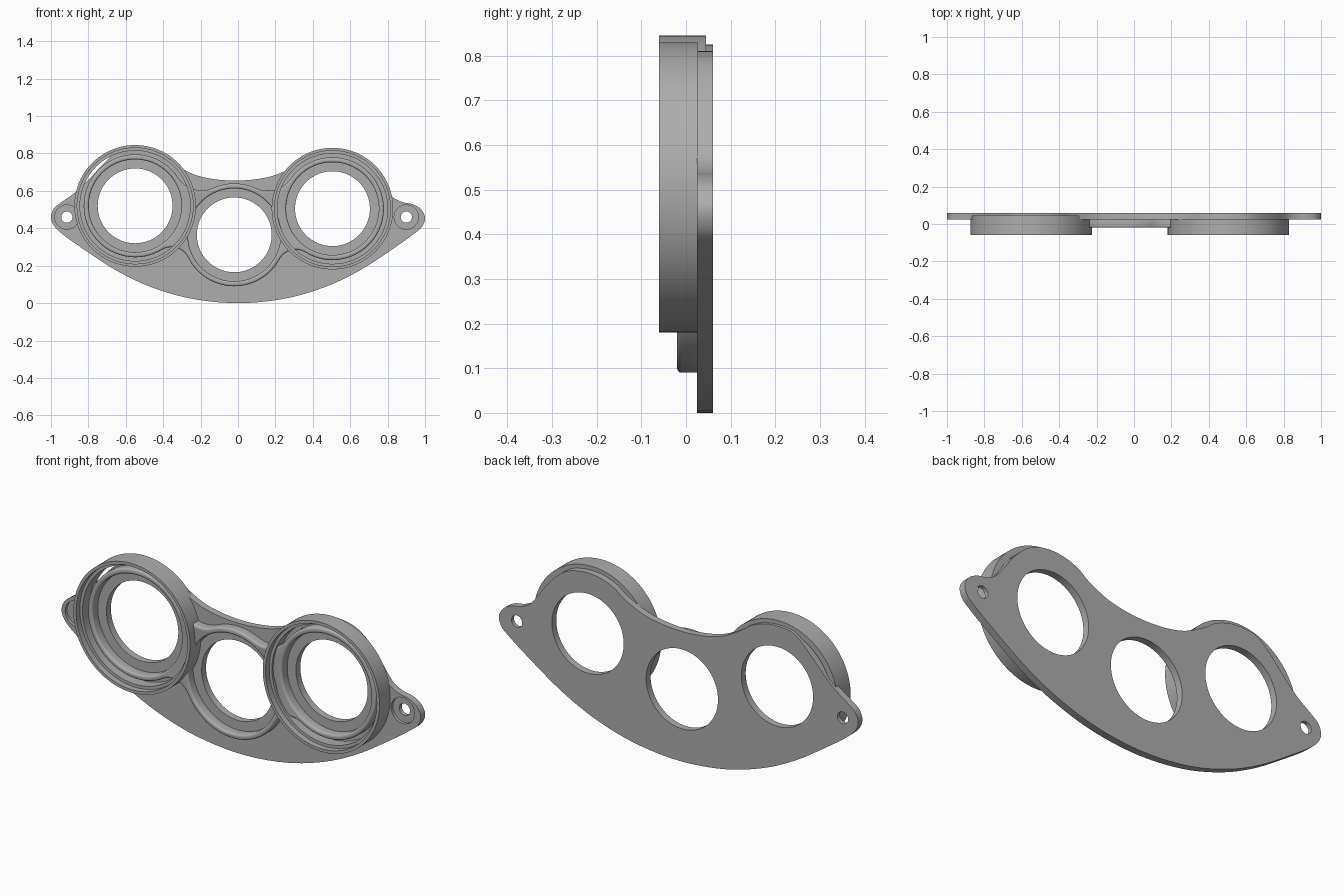
import bpy, bmesh
from math import sin, cos, acos, atan2, pi, radians
from mathutils import Vector

cube = bpy.data.objects.get("Cube")
if cube:
    bpy.data.objects.remove(cube)

grey = bpy.data.materials.new("neutral grey")
grey.use_nodes = True
colour = (0.42, 0.42, 0.42, 1)
grey.diffuse_color = colour
grey.node_tree.nodes["Principled BSDF"].inputs["Base Color"].default_value = colour

# Layout in the (x, z) plane
RIGHT = Vector((-0.55, 0.52))
MIDDLE = Vector((-0.02, 0.365))
LEFT = Vector((0.505, 0.505))
TABS = [Vector((-0.915, 0.46)), Vector((0.9, 0.46))]
RIDGE_R = 0.275


def arc(centre, radius, start, end, count):
    """Points on an arc, angles in radians."""
    steps = [start + (end - start) * i / count for i in range(count + 1)]
    return [centre + radius * Vector((cos(a), sin(a))) for a in steps]


def circle(centre, radius, count=96):
    return arc(centre, radius, 0, 2 * pi, count)[:-1]


def smooth_loop(points, steps=5):
    """Closed Catmull-Rom curve through the points."""
    out = []
    n = len(points)
    for i in range(n):
        a, b, c, d = (Vector(points[(i + k) % n]) for k in (-1, 0, 1, 2))
        for s in range(steps):
            t = s / steps
            out.append(0.5 * (2 * b + (c - a) * t + (2 * a - 5 * b + 4 * c - d) * t ** 2
                              + (3 * b - a - 3 * c + d) * t ** 3))
    return out


def finish(obj):
    obj.data.materials.clear()
    obj.data.materials.append(grey)
    bpy.ops.object.select_all(action="DESELECT")
    obj.select_set(True)
    bpy.context.view_layer.objects.active = obj
    bpy.ops.object.shade_smooth_by_angle(angle=radians(35))


def slab(name, loops, front, back, bevel=0.0):
    """Filled outline with holes, extruded along y."""
    data = bpy.data.curves.new(name, "CURVE")
    data.dimensions = "2D"
    data.fill_mode = "BOTH"
    data.extrude = (back - front) / 2 - bevel
    data.bevel_depth = bevel
    data.bevel_resolution = 3
    data.offset = -bevel
    for loop in loops:
        spline = data.splines.new("POLY")
        spline.points.add(len(loop) - 1)
        for point, co in zip(spline.points, loop):
            point.co = (co.x, co.y, 0, 1)
        spline.use_cyclic_u = True
    obj = bpy.data.objects.new(name, data)
    bpy.context.collection.objects.link(obj)
    obj.rotation_euler.x = pi / 2
    obj.location.y = (front + back) / 2
    bpy.ops.object.select_all(action="DESELECT")
    obj.select_set(True)
    bpy.context.view_layer.objects.active = obj
    bpy.ops.object.convert(target="MESH")
    obj = bpy.context.view_layer.objects.active
    bm = bmesh.new()
    bm.from_mesh(obj.data)
    bmesh.ops.remove_doubles(bm, verts=bm.verts, dist=0.0001)
    bmesh.ops.recalc_face_normals(bm, faces=bm.faces)
    bm.to_mesh(obj.data)
    bm.free()
    finish(obj)
    return obj


def lathe(name, centre, profile, count=96):
    """Closed (radius, y) profile spun around a y axis."""
    bm = bmesh.new()
    rings = [[bm.verts.new((p.x, y, p.y)) for p in circle(centre, r, count)]
             for r, y in profile]
    for k, ring in enumerate(rings):
        other = rings[(k + 1) % len(rings)]
        for i in range(count):
            j = (i + 1) % count
            bm.faces.new((ring[i], ring[j], other[j], other[i]))
    bmesh.ops.recalc_face_normals(bm, faces=bm.faces)
    mesh = bpy.data.meshes.new(name)
    bm.to_mesh(mesh)
    bm.free()
    obj = bpy.data.objects.new(name, mesh)
    bpy.context.collection.objects.link(obj)
    finish(obj)


# Back plate: bottom sweep, tabs, lens shoulders and top saddle
bottom = [(0.94, 0.37), (0.85, 0.305), (0.66, 0.18), (0.47, 0.088), (0.25, 0.024)]
outline = [(-x, z) for x, z in reversed(bottom)][::1]
outline = bottom + [(0, 0)] + outline
outline += [(-0.985, 0.415), (-1, 0.46), (-0.985, 0.505), (-0.95, 0.535),
            (-0.86, 0.6), (-0.78, 0.68), (-0.71, 0.755)]
outline += arc(RIGHT, 0.305, radians(108), radians(48), 5)
outline += [(-0.24, 0.69), (-0.13, 0.663), (-0.01, 0.655), (0.1, 0.663), (0.2, 0.685)]
outline += arc(LEFT, 0.305, radians(132), radians(68), 5)
outline += [(0.68, 0.745), (0.74, 0.68), (0.79, 0.61), (0.83, 0.565), (0.88, 0.54),
            (0.93, 0.53), (0.975, 0.505), (1, 0.46), (0.985, 0.41)]
lens_holes = [circle(c, 0.2) for c in (RIGHT, MIDDLE, LEFT)]
bolt_holes = [circle(c, 0.03, 32) for c in TABS]
plate = slab("back_plate", [smooth_loop(outline)] + lens_holes + bolt_holes, 0.025, 0.06)

# Shallow recess around each bolt hole
for tab in TABS:
    cutter = slab("recess_cutter", [circle(tab, 0.065, 48)], 0.0, 0.04)
    cutter.hide_render = True
    cut = plate.modifiers.new("recess", "BOOLEAN")
    cut.operation = "DIFFERENCE"
    cut.solver = "EXACT"
    cut.object = cutter
    bpy.context.view_layer.objects.active = plate
    bpy.ops.object.modifier_apply(modifier=cut.name)
    bpy.data.objects.remove(cutter)
finish(plate)

# Rounded ridge around all three openings, filleted where the rings touch
TOP_FILLET, LOW_FILLET = 0.15, 0.1
sides = [(LEFT, LOW_FILLET, TOP_FILLET), (RIGHT, TOP_FILLET, LOW_FILLET)]
ridge = []
joins = []
for lens, first, second in sides:
    gap = lens - MIDDLE
    a = atan2(gap.y, gap.x)
    f1, f2 = (acos(gap.length / 2 / (RIDGE_R + f)) for f in (first, second))
    c1 = MIDDLE + (RIDGE_R + first) * Vector((cos(a - f1), sin(a - f1)))
    c2 = MIDDLE + (RIDGE_R + second) * Vector((cos(a + f2), sin(a + f2)))
    path = arc(c1, first, a - f1 + pi, a + f1, 14)
    path += arc(lens, RIDGE_R, a + pi + f1, a + 3 * pi - f2, 64)[1:]
    path += arc(c2, second, a - f2 + 2 * pi, a + f2 + pi, 14)[1:]
    joins.append((path, a - f1, a + f2))
(left_path, left_in, left_out), (right_path, right_in, right_out) = joins
ridge = left_path + arc(MIDDLE, RIDGE_R, left_out, right_in, 20)[1:-1]
ridge += right_path + arc(MIDDLE, RIDGE_R, right_out, left_in + 2 * pi, 28)[1:-1]
ring_holes = [circle(c, 0.248) for c in (RIGHT, MIDDLE, LEFT)]
slab("lens_ridge", [ridge] + ring_holes, -0.02, 0.045, bevel=0.01)

# Stepped outer walls around the two side openings
for name, centre, back in (("right_wall", RIGHT, 0.045), ("left_wall", LEFT, 0.027)):
    lathe(name, centre, [(0.325, -0.06), (0.325, back), (0.295, back),
                         (0.295, -0.03), (0.31, -0.03), (0.31, -0.06)])
